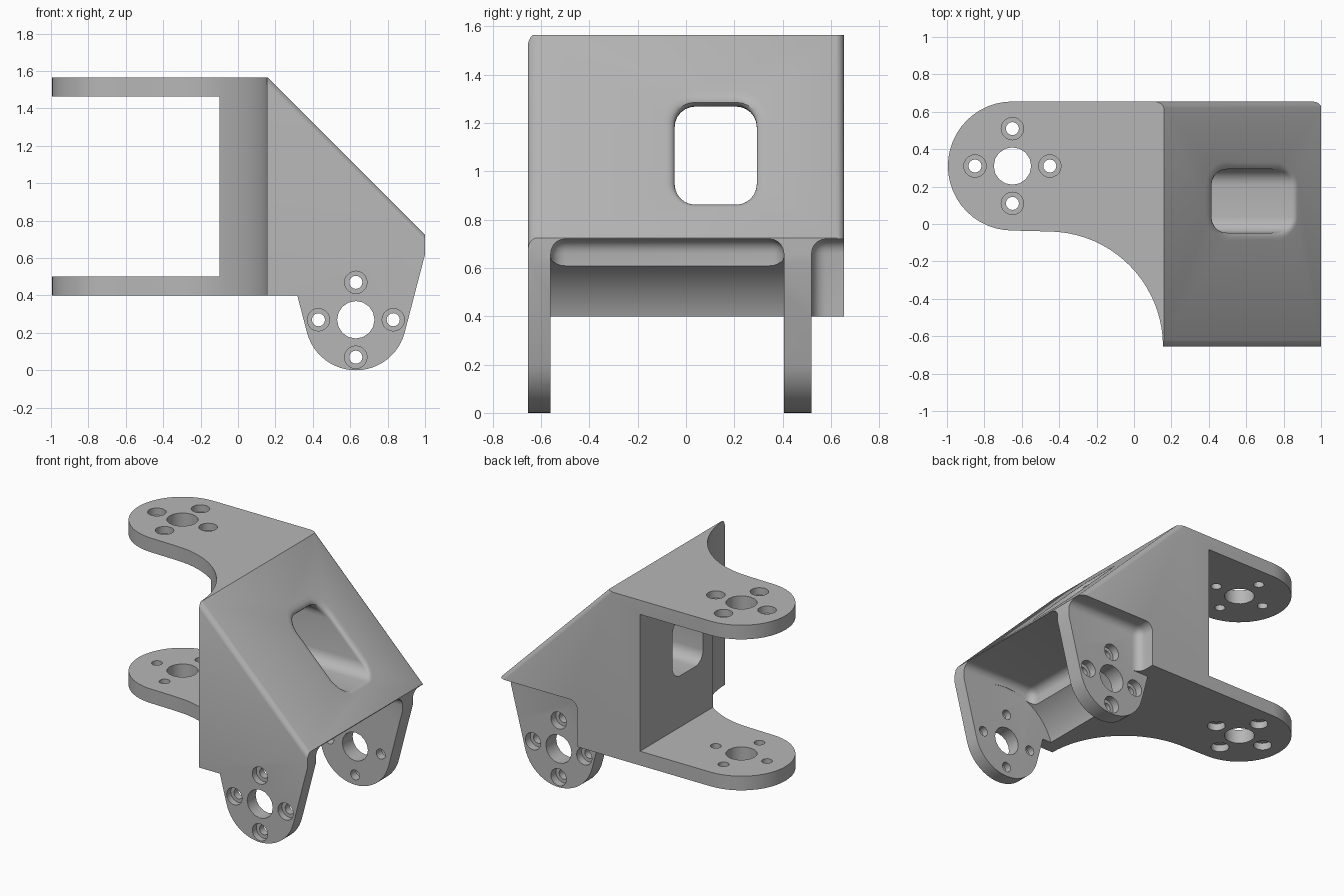
import bpy, bmesh
from math import sin, cos, pi, sqrt, radians, acos, atan2
from mathutils import Vector

cube = bpy.data.objects.get("Cube")
if cube:
    bpy.data.objects.remove(cube, do_unlink=True)

metal = bpy.data.materials.new("plain grey")
metal.use_nodes = True
grey = (0.47, 0.47, 0.47, 1)
metal.diffuse_color = grey
metal.node_tree.nodes["Principled BSDF"].inputs["Base Color"].default_value = grey


def to_object(bm, name):
    bmesh.ops.recalc_face_normals(bm, faces=bm.faces[:])
    me = bpy.data.meshes.new(name)
    bm.to_mesh(me)
    bm.free()
    me.materials.append(metal)
    ob = bpy.data.objects.new(name, me)
    bpy.context.scene.collection.objects.link(ob)
    return ob


def arc(cx, cy, r, a0, a1, n):
    steps = [radians(a0 + (a1 - a0) * i / n) for i in range(n + 1)]
    return [(cx + r * cos(a), cy + r * sin(a)) for a in steps]


def loft(rings):
    """Closed solid through a list of equal rings of 3D points."""
    bm = bmesh.new()
    loops = [[bm.verts.new(p) for p in ring] for ring in rings]
    n = len(loops[0])
    for a, b in zip(loops, loops[1:]):
        for i in range(n):
            j = (i + 1) % n
            bm.faces.new((a[i], a[j], b[j], b[i]))
    bm.faces.new(loops[0][::-1])
    bm.faces.new(loops[-1])
    return bm


def prism(points, axis, lo, hi):
    if axis == "z":
        return loft([[(u, v, h) for u, v in points] for h in (lo, hi)])
    return loft([[(u, h, v) for u, v in points] for h in (lo, hi)])


def box(lo, hi, bevel=0):
    bm = bmesh.new()
    bmesh.ops.create_cube(bm, size=1)
    for v in bm.verts:
        v.co = [l + (h - l) * (c + 0.5) for l, h, c in zip(lo, hi, v.co)]
    if bevel:
        bmesh.ops.bevel(bm, geom=bm.edges[:], offset=bevel, segments=5,
                        profile=0.5, affect="EDGES")
    return bm


def cut(target, bm):
    cutter = to_object(bm, "cutter")
    cutter.hide_render = True
    mod = target.modifiers.new("cut", "BOOLEAN")
    mod.operation = "DIFFERENCE"
    mod.solver = "EXACT"
    mod.object = cutter
    bpy.context.view_layer.objects.active = target
    bpy.ops.object.modifier_apply(modifier=mod.name)
    bpy.data.objects.remove(cutter, do_unlink=True)


# Plan outline: rounded tongue, concave sweep, square block
HALF = 0.655
plan = arc(-0.65, 0.31, 0.345, 90, 270, 24)
plan += arc(-0.46, -HALF, 0.615, 89, 0, 20)
plan += [(1, -HALF), (1, HALF)]
body = prism(plan, "z", -0.05, 1.565)

# Sloped face with rounded side edges, made from tangent planes
SLOPE = 1.725
ROUND = 0.04
normal = Vector((1, 0, 1)).normalized()
for side in (1, -1):
    for deg in (0, 18, 36, 54, 72):
        if deg == 0 and side < 0:
            continue
        t = radians(deg)
        direction = normal * cos(t) + Vector((0, side, 0)) * sin(t)
        centre = normal * (SLOPE / sqrt(2) - ROUND) + Vector((0, side * (HALF - ROUND), 0))
        res = bmesh.ops.bisect_plane(
            body, geom=body.verts[:] + body.edges[:] + body.faces[:], dist=1e-5,
            plane_co=centre + direction * ROUND, plane_no=direction, clear_outer=True)
        rim = [e for e in body.edges if e.is_boundary]
        if rim:
            bmesh.ops.holes_fill(body, edges=rim, sides=0)
bracket = to_object(body, "bracket")

# Space between the upper and lower tongue plates
cut(bracket, box((-1.5, -1, 0.5), (-0.1, 1, 1.465)))

# Underside outline: flat plate bottom and tapered round-ended arms
AX, AZ, AR = 0.63, 0.27, 0.27
dx, dz = 1 - AX, 0.62 - AZ
tilt = acos(AR / sqrt(dx * dx + dz * dz)) - atan2(dz, dx)
tilt = tilt * 180 / pi
under = [(-1.3, 0.4), (0.317, 0.4)]
under += arc(AX, AZ, AR, 180 + tilt, 360 - tilt, 24)
under += [(1, 0.62), (1.3, 0.62), (1.3, -0.3), (-1.3, -0.3)]
cut(bracket, prism(under, "y", -1, 1))

# Pockets between the arms and behind the rear arm
cut(bracket, box((0.41, -0.56, -0.4), (1.4, 0.405, 0.72), 0.06))
cut(bracket, prism(arc(AX, AZ, 0.405, 0, 352.5, 47), "y", -0.56, 0.405))
cut(bracket, box((0.39, 0.52, -0.4), (1.4, 1, 0.72), 0.06))
cut(bracket, box((0.2, 0.52, -0.4), (1.4, 1, 0.4)))

# Window through the block, with a rounded lip on the slope
CY, CZ, WY, WZ, CR = 0.123, 1.065, 0.17, 0.203, 0.085
outline = []
for k, (sy, sz) in enumerate(((1, 1), (-1, 1), (-1, -1), (1, -1))):
    for i in range(7):
        a = (k + i / 6) * pi / 2
        outline.append((CY + sy * (WY - CR) + CR * cos(a),
                        CZ + sz * (WZ - CR) + CR * sin(a), cos(a), sin(a)))


def lip_ring(t, lift=0.0):
    ring = []
    for y, z, ny, nz in outline:
        length = sqrt(1 + nz * nz)
        c = nz / length
        setback = 0.042 * sqrt((1 + c) / (1 - c))
        corner = Vector((SLOPE - z, y, z))
        outer = corner + Vector((-nz, ny, nz)) * (setback / length)
        inner = corner - Vector((setback, 0, 0))
        p = outer * (1 - t) ** 2 + corner * (2 * t * (1 - t)) + inner * t * t
        ring.append(p + normal * lift)
    return ring


rings = [lip_ring(0, 0.1)] + [lip_ring(i / 6) for i in range(7)]
rings.append([(-0.4, y, z) for y, z, _, _ in outline])
cut(bracket, loft(rings))

# Bores and counterbored screw holes: axis, centre, spans of the counterbores
mounts = (("z", -0.65, 0.31, 0.3, 1.7, ((1.515, 1.7), (0.3, 0.45))),
          ("y", AX, AZ, -1, 1, ((-1, -0.61), (0.465, 0.6))))
for axis, u, v, lo, hi, sinks in mounts:
    cut(bracket, prism(arc(u, v, 0.1, 0, 337.5, 15), axis, lo, hi))
    for du, dv in ((0.2, 0), (0, 0.2), (-0.2, 0), (0, -0.2)):
        cut(bracket, prism(arc(u + du, v + dv, 0.035, 0, 337.5, 15), axis, lo, hi))
        for s0, s1 in sinks:
            cut(bracket, prism(arc(u + du, v + dv, 0.06, 0, 342, 19), axis, s0, s1))

# Smooth shading with sharp edges kept
bpy.ops.object.select_all(action="DESELECT")
bracket.select_set(True)
bpy.context.view_layer.objects.active = bracket
bpy.ops.object.shade_smooth_by_angle(angle=radians(30))
